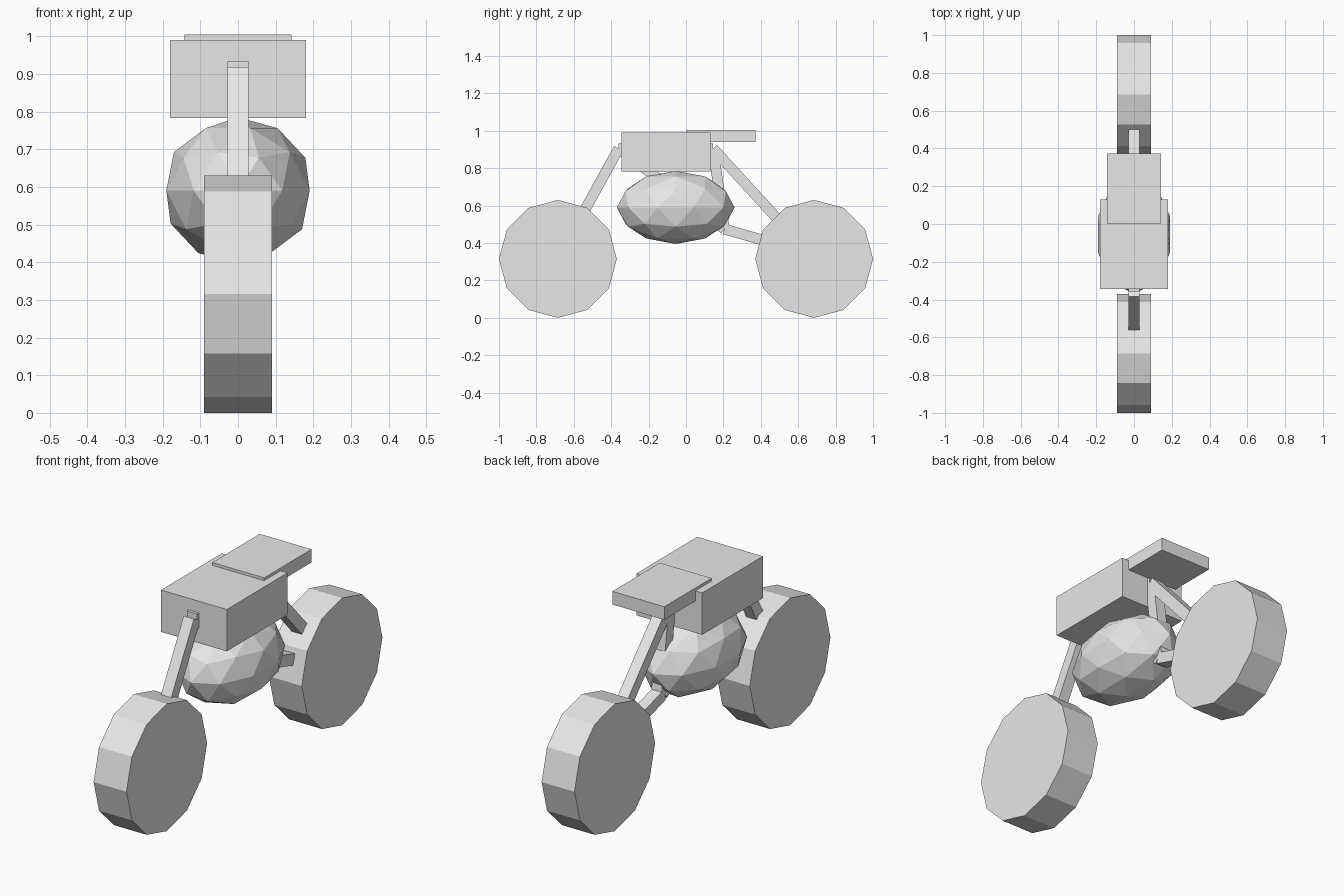
import bpy
import bmesh
from math import radians
from mathutils import Matrix, Vector

default = bpy.data.objects.get("Cube")
if default:
    bpy.data.objects.remove(default, do_unlink=True)

# One plain grey for the whole model
grey = bpy.data.materials.new("light_grey")
grey.use_nodes = True
grey.diffuse_color = (0.8, 0.8, 0.8, 1)
grey.node_tree.nodes["Principled BSDF"].inputs["Base Color"].default_value = (0.8, 0.8, 0.8, 1)


def finish(name, bm):
    mesh = bpy.data.meshes.new(name)
    bm.to_mesh(mesh)
    bm.free()
    mesh.materials.append(grey)
    obj = bpy.data.objects.new(name, mesh)
    bpy.context.collection.objects.link(obj)
    return obj


def box(name, size, matrix):
    bm = bmesh.new()
    bmesh.ops.create_cube(bm, size=1, matrix=matrix @ Matrix.Diagonal((*size, 1)))
    return finish(name, bm)


def beam(name, start, end, width=0.056):
    """Square bar between two (y, z) points on the centre plane."""
    a, b = Vector((0, *start)), Vector((0, *end))
    d = b - a
    turn = Vector((0, 0, 1)).rotation_difference(d).to_matrix().to_4x4()
    return box(name, (width, width, d.length), Matrix.Translation((a + b) / 2) @ turn)


def wheel(name, centre):
    bm = bmesh.new()
    bmesh.ops.create_cone(
        bm, cap_ends=True, segments=12, radius1=0.315, radius2=0.315, depth=0.18,
        matrix=Matrix.Translation((0, *centre)) @ Matrix.Rotation(radians(90), 4, "Y"))
    return finish(name, bm)


# Wheels
front_axle, rear_axle = (-0.685, 0.315), (0.685, 0.315)
wheel("front_wheel", front_axle)
wheel("rear_wheel", rear_axle)

# Faceted engine
bm = bmesh.new()
bmesh.ops.create_icosphere(
    bm, subdivisions=2, radius=1,
    matrix=Matrix.Translation((0, -0.055, 0.59)) @ Matrix.Diagonal((0.2, 0.315, 0.195, 1)))
finish("engine", bm)

# Tank and seat
box("fuel_tank", (0.36, 0.475, 0.207), Matrix.Translation((0, -0.107, 0.887)))
box("seat", (0.284, 0.37, 0.065), Matrix.Translation((0, 0.187, 0.972)))

# Triangular frame, fork and rear suspension
head, seat_joint, pivot = (-0.36, 0.905), (0.145, 0.905), (0.205, 0.475)
beam("top_tube", head, seat_joint)
beam("down_tube", head, pivot)
beam("seat_tube", seat_joint, pivot)
beam("front_fork", head, front_axle)
beam("rear_shock", seat_joint, rear_axle)
beam("swing_arm", pivot, (0.685, 0.335))
